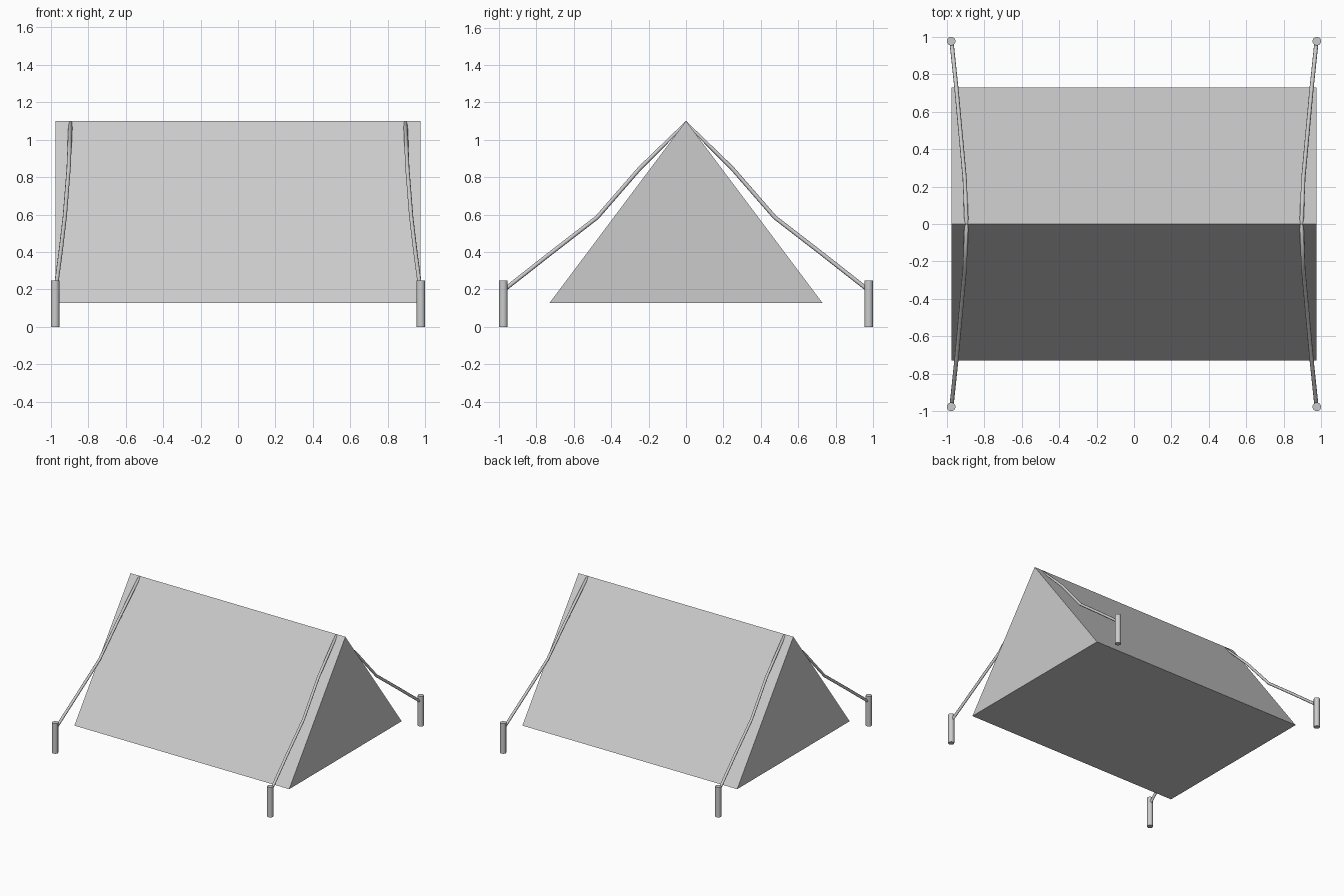
import bpy, bmesh

if "Cube" in bpy.data.objects:
    bpy.data.objects.remove(bpy.data.objects["Cube"])

PEG, PEG_R, PEG_H = 0.977, 0.023, 0.247


# Tent body: closed triangular prism
def tent(half_len, half_width, z0, z1):
    bm = bmesh.new()
    tri = [bm.verts.new((-half_len, y, z)) for y, z in
           ((-half_width, z0), (half_width, z0), (0, z1))]
    face = bm.faces.new(tri)
    ext = bmesh.ops.extrude_face_region(bm, geom=[face], use_keep_orig=True)
    moved = [v for v in ext["geom"] if isinstance(v, bmesh.types.BMVert)]
    bmesh.ops.translate(bm, verts=moved, vec=(2 * half_len, 0, 0))
    bmesh.ops.recalc_face_normals(bm, faces=bm.faces)
    mesh = bpy.data.meshes.new("tent_body")
    bm.to_mesh(mesh)
    bm.free()
    bpy.context.collection.objects.link(bpy.data.objects.new("tent_body", mesh))


# Guy rope: sags from the ridge down to the pegs on both sides
def rope(side, name):
    half = [(0.905, 0.246, 0.848), (0.926, 0.475, 0.585),
            (0.949, 0.725, 0.392), (0.975, 0.972, 0.198)]
    path = [(x, -y, z) for x, y, z in reversed(half)] + [(0.895, 0, 1.09)] + half
    curve = bpy.data.curves.new(name, "CURVE")
    curve.dimensions = "3D"
    curve.bevel_depth = 0.011
    curve.bevel_resolution = 2
    curve.use_fill_caps = True
    spline = curve.splines.new("POLY")
    spline.points.add(len(path) - 1)
    for p, (x, y, z) in zip(spline.points, path):
        p.co = (side * x, y, z, 1)
    bpy.context.collection.objects.link(bpy.data.objects.new(name, curve))


# Ground peg
def peg(sx, sy, name):
    bpy.ops.mesh.primitive_cylinder_add(vertices=16, radius=PEG_R, depth=PEG_H,
                                        location=(sx * PEG, sy * PEG, PEG_H / 2))
    bpy.context.object.name = name
    bpy.ops.object.shade_smooth_by_angle()


tent(0.976, 0.73, 0.127, 1.10)
for sx, s_name in ((-1, "left"), (1, "right")):
    rope(sx, f"{s_name}_rope")
    for sy, d_name in ((-1, "front"), (1, "back")):
        peg(sx, sy, f"{d_name}_{s_name}_peg")
